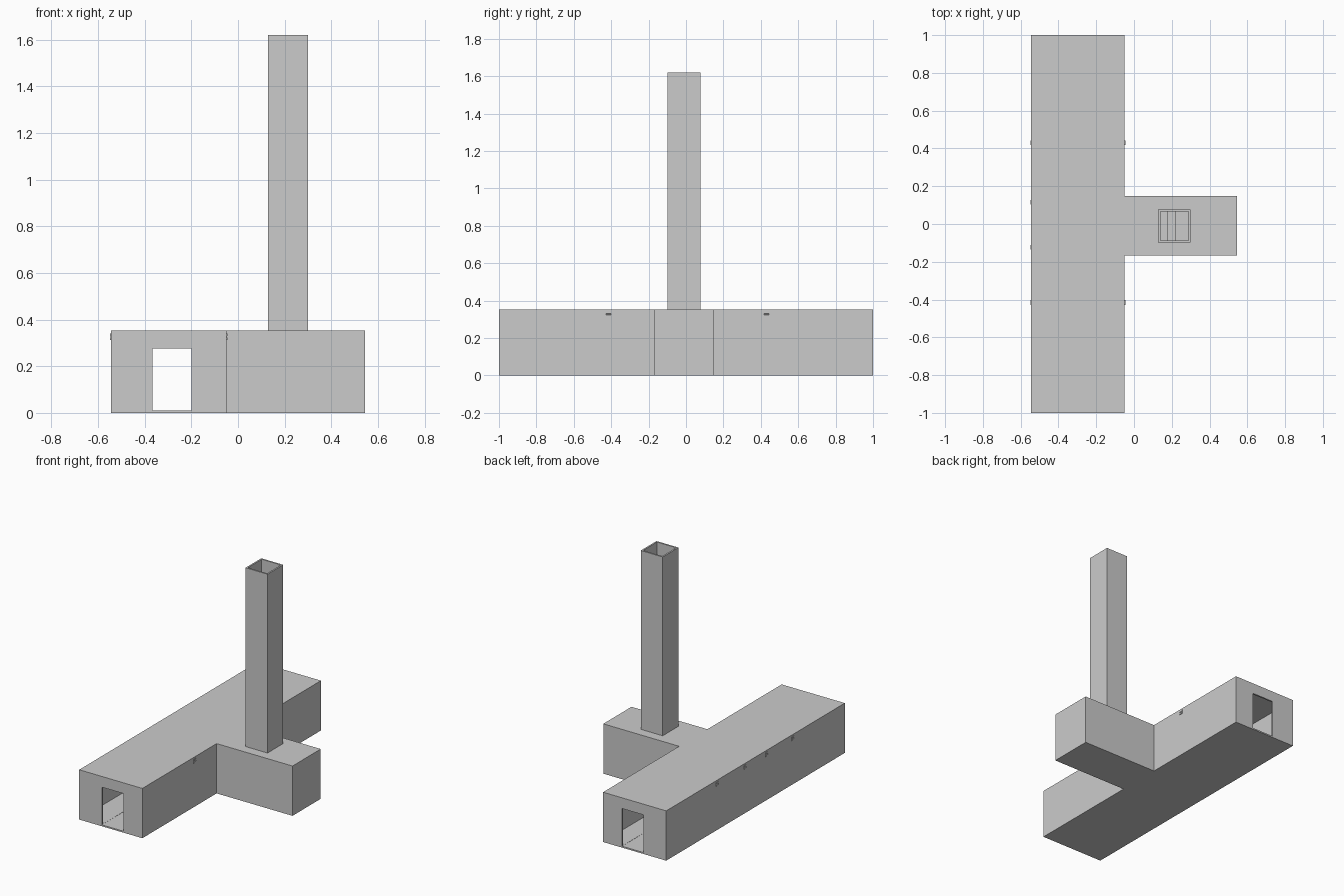
import bpy, bmesh

if "Cube" in bpy.data.objects:
    bpy.data.objects.remove(bpy.data.objects["Cube"])

T = 0.011  # wall thickness


def prism(name, pts, vec, hidden=False):
    """Extrude a closed 3D outline along vec."""
    bm = bmesh.new()
    face = bm.faces.new([bm.verts.new(p) for p in pts])
    res = bmesh.ops.extrude_face_region(bm, geom=[face])
    moved = [g for g in res["geom"] if isinstance(g, bmesh.types.BMVert)]
    bmesh.ops.translate(bm, verts=moved, vec=vec)
    bmesh.ops.recalc_face_normals(bm, faces=bm.faces)
    me = bpy.data.meshes.new(name)
    bm.to_mesh(me)
    bm.free()
    ob = bpy.data.objects.new(name, me)
    bpy.context.collection.objects.link(ob)
    ob.hide_render = hidden
    return ob


def box(name, x0, x1, y0, y1, z0, z1, hidden=False):
    return prism(name, [(x0, y0, z0), (x1, y0, z0), (x1, y1, z0), (x0, y1, z0)],
                 (0, 0, z1 - z0), hidden)


def cut(ob, cutters):
    """Subtract the cutters, apply, and remove them."""
    for c in cutters:
        m = ob.modifiers.new("cut", "BOOLEAN")
        m.operation = "DIFFERENCE"
        m.solver = "EXACT"
        m.object = c
    dg = bpy.context.evaluated_depsgraph_get()
    me = bpy.data.meshes.new_from_object(ob.evaluated_get(dg))
    ob.modifiers.clear()
    ob.data = me
    for c in cutters:
        bpy.data.objects.remove(c)


def t_plan(d, z):
    """T-shaped floor plan, inset by d."""
    l, m, r = -0.545 + d, -0.05 - d, 0.545 - d
    e, w0, w1 = 1 - d, -0.168 + d, 0.148 - d
    return [(l, -e, z), (m, -e, z), (m, w0, z), (r, w0, z),
            (r, w1, z), (m, w1, z), (m, e, z), (l, e, z)]


# Chimney extents
CX0, CX1, CY0, CY1 = 0.128, 0.30, -0.098, 0.078
ROOF, TOP = 0.353, 1.62

# Hollow hall and wing, with a doorway at each end and a flue hole in the roof
building = prism("building", t_plan(0, 0), (0, 0, ROOF))
cut(building, [
    prism("room_cutter", t_plan(T, T), (0, 0, ROOF - 2 * T), True),
    box("doorway_cutter", -0.367, -0.199, -1.1, 1.1, T - 0.001, 0.277, True),
    box("flue_cutter", CX0 + T, CX1 - T, CY0 + T, CY1 - T, 0.3, 0.5, True),
])

# Square hollow chimney
chimney = box("chimney", CX0, CX1, CY0, CY1, ROOF, TOP)
cut(chimney, [box("bore_cutter", CX0 + T, CX1 - T, CY0 + T, CY1 - T, 0.2, 2, True)])

# Raised hearth under the chimney
box("hearth", 0.175, 0.222, -0.157, 0.137, T, 0.06)

# Small bent wall vents
vents = [(-0.545, -1, y) for y in (-0.415, -0.123, 0.115, 0.43)]
vents += [(-0.05, 1, y) for y in (-0.415, 0.43)]
profile = [(-0.003, 0.341), (0.004, 0.341), (0.004, 0.33), (0.0005, 0.326),
           (0.004, 0.322), (0.004, 0.313), (-0.003, 0.313)]
for wall, side, y in vents:
    prism("wall_vent", [(wall + side * dx, y - 0.013, z) for dx, z in profile],
          (0, 0.026, 0))
